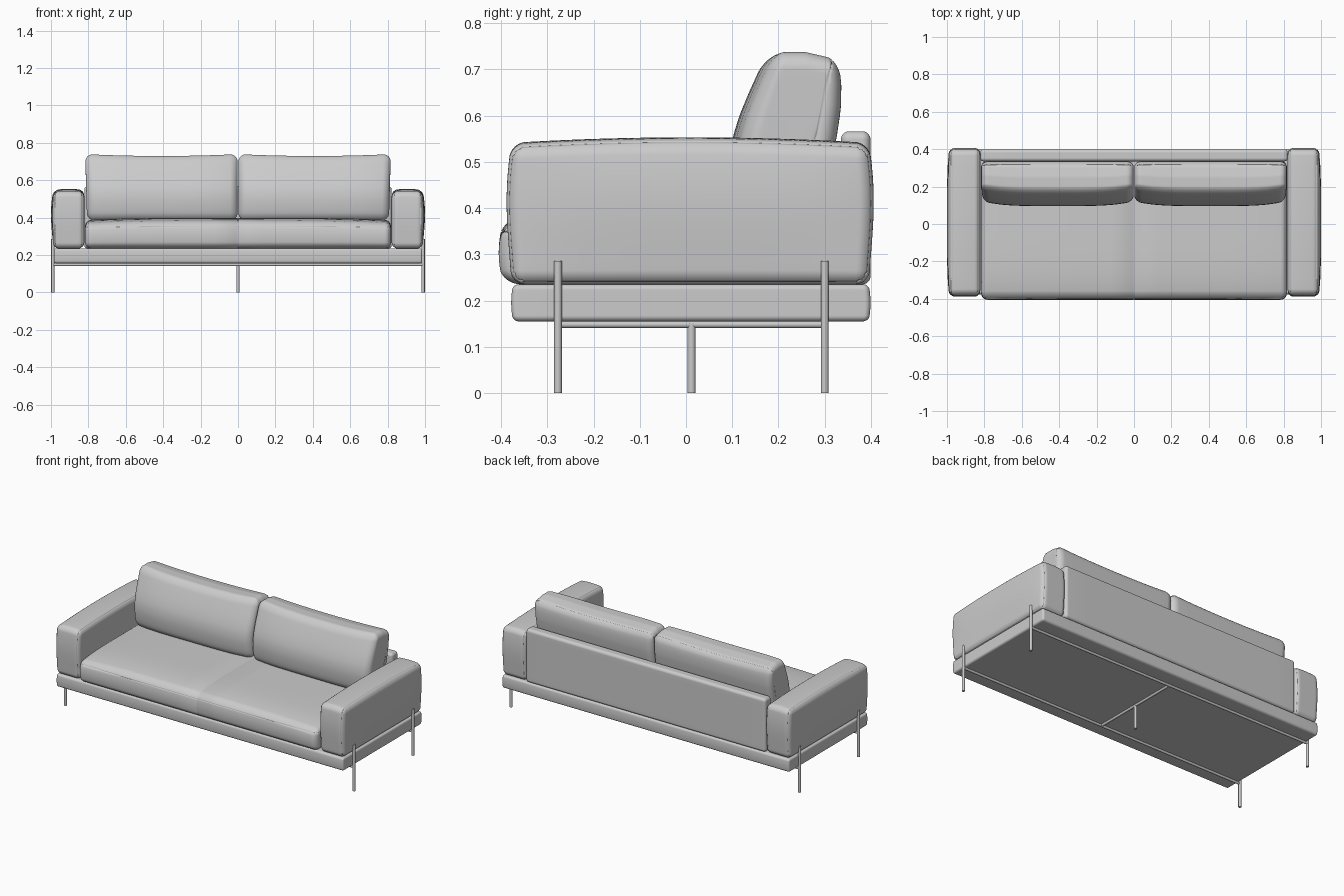
import bpy, bmesh, math
from mathutils import Vector

if "Cube" in bpy.data.objects:
    bpy.data.objects.remove(bpy.data.objects["Cube"])


def lerp_table(t, pts):
    """Piecewise-linear lookup through (t, value) pairs."""
    for (a, va), (b, vb) in zip(pts, pts[1:]):
        if t <= b:
            return va + (vb - va) * max(0.0, (t - a) / (b - a))
    return pts[-1][1]


def soft_box(name, lo, hi, r, warp=None, seams=(), mirror=False, n=24, k=6):
    """Rounded box with a gridded skin, an optional warp and sewn seam grooves."""
    lo, hi = Vector(lo), Vector(hi)
    bm = bmesh.new()
    bmesh.ops.create_cube(bm, size=1)
    bmesh.ops.subdivide_edges(bm, edges=bm.edges[:], cuts=n - 1, use_grid_fill=True)

    def place(i, a, b):
        if i <= k:
            return a + r * (1 - math.tan(math.pi / 4 * (1 - i / k)))
        if i >= n - k:
            return b - r * (1 - math.tan(math.pi / 4 * (1 - (n - i) / k)))
        return a + r + (b - a - 2 * r) * (i - k) / (n - 2 * k)

    for v in bm.verts:
        p = Vector([place(round((v.co[a] + 0.5) * n), lo[a], hi[a]) for a in range(3)])
        core = Vector([min(max(p[a], lo[a] + r), hi[a] - r) for a in range(3)])
        p = core + (p - core).normalized() * r
        # u, v, w run from -1 to 1 across the box
        q = [min(1.0, max(-1.0, 2 * (p[a] - lo[a]) / (hi[a] - lo[a]) - 1)) for a in range(3)]
        v.co = warp(p, *q) if warp else p

    for point, normal in seams:
        point, normal = Vector(point), Vector(normal).normalized()
        for off in (-0.004, 0, 0.004):
            bmesh.ops.bisect_plane(bm, geom=bm.verts[:] + bm.edges[:] + bm.faces[:],
                                   dist=1e-5, plane_co=point + normal * off, plane_no=normal)
        bm.normal_update()
        for v in [v for v in bm.verts if abs((v.co - point).dot(normal)) < 2e-5]:
            v.co -= v.normal * 0.003

    if mirror:
        for v in bm.verts:
            v.co.x *= -1
    bmesh.ops.recalc_face_normals(bm, faces=bm.faces[:])
    for f in bm.faces:
        f.smooth = True
    mesh = bpy.data.meshes.new(name)
    bm.to_mesh(mesh)
    bm.free()
    ob = bpy.data.objects.new(name, mesh)
    bpy.context.collection.objects.link(ob)
    return ob


def rod(name, a, b, r):
    a, b = Vector(a), Vector(b)
    bpy.ops.mesh.primitive_cylinder_add(vertices=24, radius=r, depth=(b - a).length,
                                        location=(a + b) / 2)
    ob = bpy.context.object
    ob.name = name
    ob.rotation_euler = (b - a).to_track_quat('Z', 'Y').to_euler()
    bpy.ops.object.shade_smooth_by_angle()


def bulge_base(p, u, v, w):
    return p + Vector((0, 0.004 * v * (1 - w * w), 0))


def bulge_seat(p, u, v, w):
    # Crowned top that falls away at the front, with a swollen front face
    top = (w + 1) / 2
    p.z += top * (0.012 * (1 - u ** 4) - 0.022 * max(0, -v) ** 4)
    p.y -= 0.012 * max(0, -v) ** 3 * (1 - w * w)
    return p


def bulge_arm(p, u, v, w):
    h = (w + 1) / 2
    swell = math.sin(math.pi * h ** 1.3)
    p.x += 0.012 * max(0, u) * swell * (1 - v ** 4)
    p.y += 0.010 * v * swell
    p.z += h * (0.012 * (1 - v * v) + 0.006 * (1 - u * u))
    return p


FRONT = [(0.38, 0.115), (0.44, 0.10), (0.50, 0.095), (0.55, 0.10), (0.60, 0.115),
         (0.65, 0.135), (0.70, 0.157), (0.74, 0.175)]
BACK = [(0.38, 0.285), (0.48, 0.31), (0.55, 0.325), (0.62, 0.335), (0.68, 0.336),
        (0.74, 0.328)]


def shape_cushion(p, u, v, w):
    # Leaning pillow profile with tapered ends and raised top corners
    t = (v + 1) / 2
    f, b = lerp_table(p.z, FRONT), lerp_table(p.z, BACK)
    p.y = f + (b - f) * t + 0.025 * (1 - t) * u ** 4
    h = (w + 1) / 2
    p.z += h ** 3 * (0.010 * u * u - 0.006 - 0.016 * max(0, v))
    p.x += 0.010 * u * (h - 1) * (u > 0)
    return p


# Plinth, seat and backrest
soft_box("base", (-0.985, -0.374, 0.155), (0.985, 0.395, 0.235), 0.012, bulge_base)
soft_box("seat", (-0.818, -0.393, 0.235), (0.818, 0.337, 0.386), 0.035, bulge_seat,
         seams=[((0, 0, 0), (1, 0, 0)), ((0, 0, 0.35), (0, 0, 1))])
soft_box("backrest", (-0.822, 0.335, 0.235), (0.822, 0.399, 0.566), 0.018)

# Arms and back cushions
for side, flip in (("right", False), ("left", True)):
    soft_box(side + "_arm", (0.822, -0.378, 0.235), (0.988, 0.396, 0.535), 0.03,
             bulge_arm, mirror=flip,
             seams=[((0.836, 0, 0), (1, 0, 0)), ((0.976, 0, 0), (1, 0, 0))])
    soft_box(side + "_back_cushion", (0.002, 0.10, 0.385), (0.817, 0.335, 0.735), 0.04,
             shape_cushion, mirror=flip,
             seams=[((0, 0.28, 0.55), (0, 0.16, -0.035))])

# Metal legs and under-frame
for side, s in (("right", 1), ("left", -1)):
    for pos, y in (("front", -0.277), ("back", 0.30)):
        rod(f"{side}_{pos}_leg", (0.99 * s, y, 0), (0.99 * s, y, 0.286), 0.0085)
for pos, y in (("front", -0.277), ("back", 0.30)):
    rod(pos + "_rail", (-0.99, y, 0.148), (0.99, y, 0.148), 0.0075)
rod("cross_rail", (0, -0.277, 0.148), (0, 0.30, 0.148), 0.0075)
rod("middle_leg", (0, 0.012, 0), (0, 0.012, 0.15), 0.0085)
